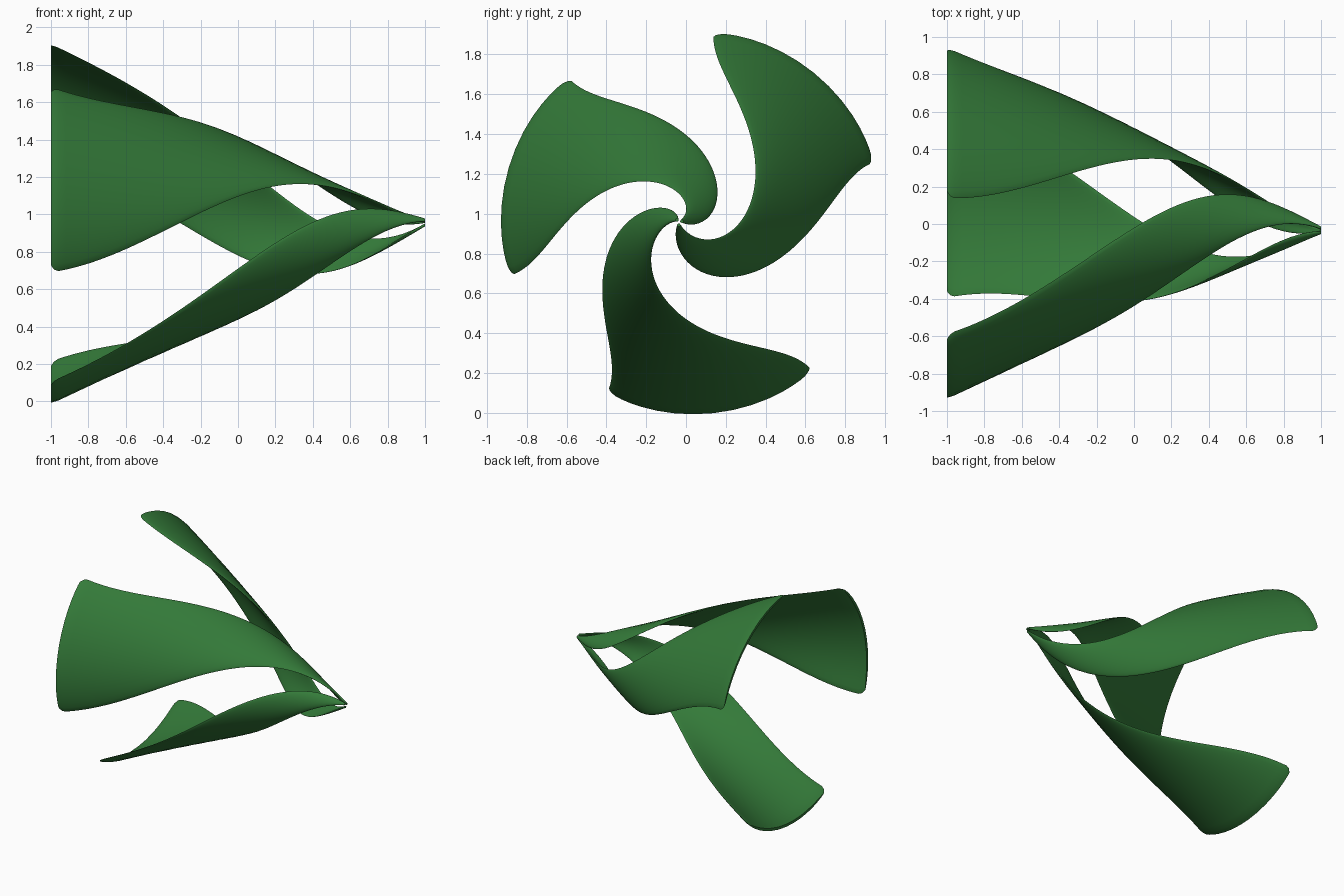
import bpy, bmesh, math

if "Cube" in bpy.data.objects:
    bpy.data.objects.remove(bpy.data.objects["Cube"])

green = bpy.data.materials.new("leaf_green")
green.diffuse_color = (0.035, 0.2, 0.042, 1)
green.use_nodes = True
green.node_tree.nodes["Principled BSDF"].inputs["Base Color"].default_value = green.diffuse_color

ROWS, HALF = 48, 16          # stations along the blade, steps across it
SPAN = math.radians(65.5)    # angular width of each blade


def station(t, offset):
    """Closed cross-section ring of one blade at t (0 = wide end, 1 = tip)."""
    x = -1 + 2 * t
    cy = 0.035 - 0.07 * t * t
    cz = 0.958 - 0.04 * math.sin(math.pi * t * t)
    r = 0.94 * (1 - t) + 0.014
    mid = math.radians(51 - 145 * t * t) + offset
    # rounded corners at the wide end
    round_off = 1 - 0.07 * max(0, 1 - t / 0.02) ** 2
    half_t = (0.008 + 0.010 * (1 - t)) * (0.6 + 0.4 * min(1, t / 0.02))
    ring = []
    for k in range(2 * HALF):
        a = math.pi * k / HALF
        u = math.cos(a)
        side = 1 if k < HALF else -1
        h = half_t * side * (max(0, 1 - u ** 4)) ** 0.5
        ang = mid + u * SPAN / 2 * round_off
        ring.append((x, cy + (r + h) * math.cos(ang), cz + (r + h) * math.sin(ang)))
    return ring


def blade(name, offset):
    bm = bmesh.new()
    ts = [0, 0.005, 0.01, 0.02] + [0.02 + 0.98 * i / ROWS for i in range(1, ROWS + 1)]
    rings = [[bm.verts.new(p) for p in station(t, offset)] for t in ts]
    n = 2 * HALF
    for a, b in zip(rings, rings[1:]):
        for k in range(n):
            bm.faces.new((a[k], a[(k + 1) % n], b[(k + 1) % n], b[k]))
    # end caps built as strips across the thickness
    for ring in (rings[0], rings[-1]):
        for k in range(HALF):
            f = [ring[k], ring[k + 1], ring[(n - k - 1) % n], ring[(n - k) % n]]
            bm.faces.new(list(dict.fromkeys(f)))
    bmesh.ops.recalc_face_normals(bm, faces=bm.faces)
    mesh = bpy.data.meshes.new(name)
    bm.to_mesh(mesh)
    bm.free()
    obj = bpy.data.objects.new(name, mesh)
    bpy.context.collection.objects.link(obj)
    mesh.materials.append(green)
    bpy.context.view_layer.objects.active = obj
    obj.select_set(True)
    bpy.ops.object.shade_smooth_by_angle(angle=math.radians(50))
    obj.select_set(False)


# three spiral blades meeting at the tip
for i in range(3):
    blade(f"spiral_blade_{i + 1}", math.radians(112.5 * i))
